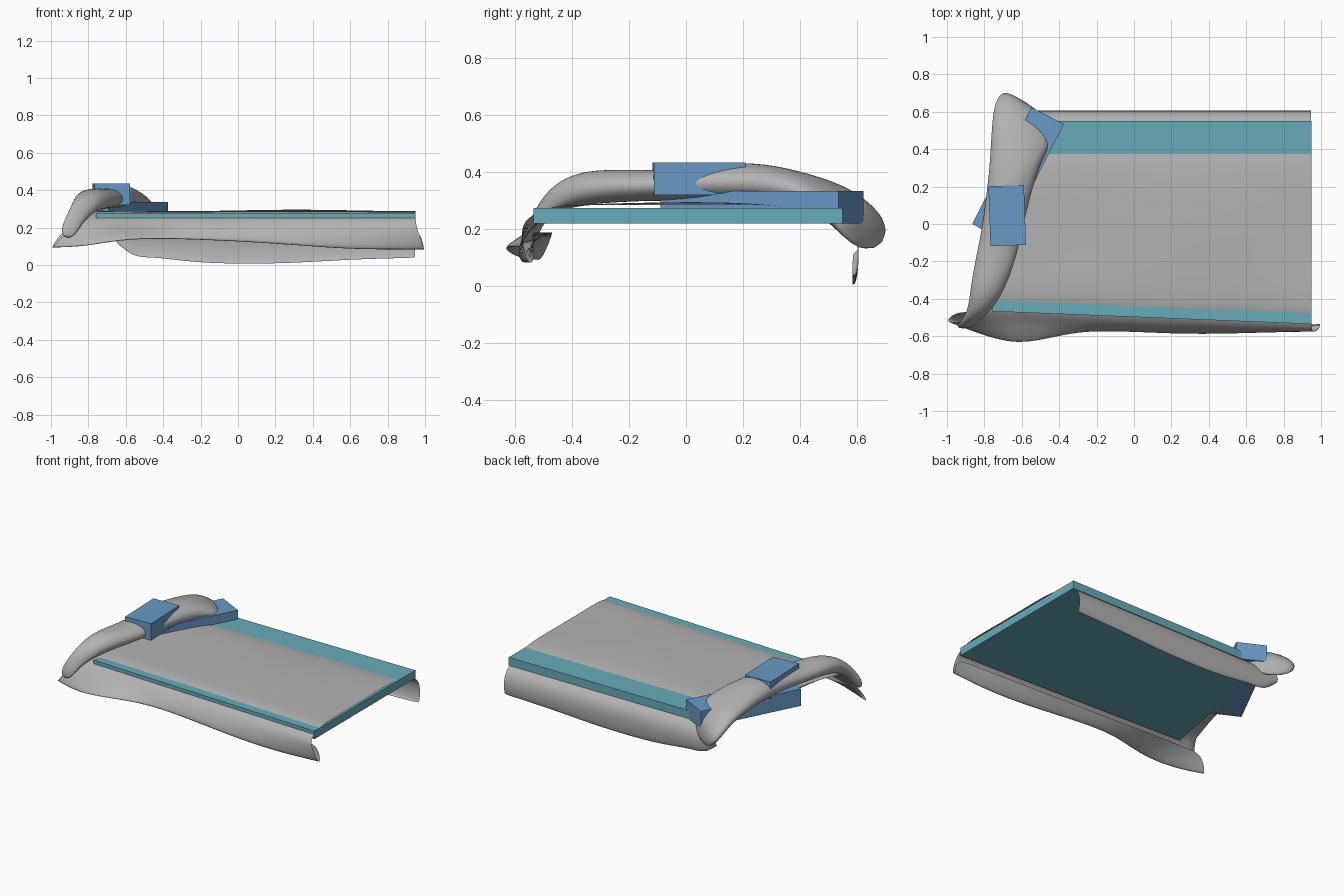
import bpy, bmesh, math
from mathutils import Matrix, Vector

if "Cube" in bpy.data.objects:
    bpy.data.objects.remove(bpy.data.objects["Cube"])


def material(name, rgb):
    m = bpy.data.materials.new(name)
    m.diffuse_color = (*rgb, 1)
    m.use_nodes = True
    m.node_tree.nodes["Principled BSDF"].inputs["Base Color"].default_value = m.diffuse_color
    return m


GREY = material("blanket grey", (0.45, 0.45, 0.45))
TEAL = material("mattress teal", (0.14, 0.41, 0.49))
BLUE = material("pillow blue", (0.14, 0.32, 0.56))


def add(name, bm, mat):
    bmesh.ops.recalc_face_normals(bm, faces=bm.faces)
    me = bpy.data.meshes.new(name)
    bm.to_mesh(me)
    bm.free()
    me.materials.append(mat)
    ob = bpy.data.objects.new(name, me)
    bpy.context.collection.objects.link(ob)
    return ob


def box(name, centre, size, angle, mat):
    bm = bmesh.new()
    bmesh.ops.create_cube(bm, size=1, matrix=Matrix.Translation(centre)
                          @ Matrix.Rotation(math.radians(angle), 4, 'Z')
                          @ Matrix.Diagonal((*size, 1)))
    return add(name, bm, mat)


def loft(name, rows, mat, closed=False):
    """Skin a list of point rows, then smooth it."""
    bm = bmesh.new()
    vs = [[bm.verts.new(p) for p in r] for r in rows]
    n = len(rows[0])
    for a, b in zip(vs, vs[1:]):
        for i in range(n if closed else n - 1):
            j = (i + 1) % n
            bm.faces.new((a[i], a[j], b[j], b[i]))
    if closed:
        bm.faces.new(vs[0])
        bm.faces.new(vs[-1])
    ob = add(name, bm, mat)
    for p in ob.data.polygons:
        p.use_smooth = True
    sub = ob.modifiers.new("smooth", 'SUBSURF')
    sub.levels = sub.render_levels = 2
    return ob


# mattress slab, slightly out of square
bm = bmesh.new()
base = bm.faces.new([bm.verts.new(p) for p in (
    (-0.76, -0.467, 0.22), (0.95, -0.535, 0.22), (0.95, 0.55, 0.22), (-0.57, 0.55, 0.22))])
ext = bmesh.ops.extrude_face_region(bm, geom=[base])
bmesh.ops.translate(bm, vec=(0, 0, 0.055),
                    verts=[v for v in ext["geom"] if isinstance(v, bmesh.types.BMVert)])
add("mattress", bm, TEAL)

# pillows
box("upper_pillow", (-0.678, 0.045, 0.378), (0.19, 0.32, 0.115), 2, BLUE)
box("lower_pillow", (-0.62, 0.267, 0.278), (0.195, 0.70, 0.115), -27, BLUE)

# blanket: (x back, x front, x front hem, y and z of front hem, z of back hem)
stations = [
    (0.947, 0.95, 0.995, -0.555, 0.08, 0.04),
    (0.85, 0.85, 0.87, -0.57, 0.08, 0.036),
    (0.60, 0.60, 0.60, -0.585, 0.08, 0.03),
    (0.30, 0.30, 0.30, -0.595, 0.105, 0.01),
    (0.00, 0.00, 0.00, -0.58, 0.125, 0.005),
    (-0.25, -0.25, -0.25, -0.575, 0.135, 0.015),
    (-0.42, -0.46, -0.42, -0.61, 0.14, 0.04),
    (-0.52, -0.66, -0.62, -0.66, 0.135, 0.04),
    (-0.58, -0.79, -0.82, -0.60, 0.095, 0.06),
    (-0.65, -0.87, -0.995, -0.53, 0.09, 0.12),
]
rows = []
for xb, xf, xh, yh, zh, zb in stations:
    edge = -0.467 - 0.04 * (xf + 0.76)      # front edge of the mattress
    zt = 0.29 + 0.006 * math.sin(xb * 5)
    ym = 0.6 * yh + 0.4 * edge
    row = [(xh * 0.6 + xf * 0.4, edge - 0.005, 0.19),       # turned-in hem
           (xh, yh + 0.025, zh),
           (xh, yh, zh),
           (xh * 0.6 + xf * 0.4, ym - 0.025, zh * 0.5 + 0.10),
           (xf, edge - 0.045, 0.215),
           (xf, edge - 0.005, 0.252),
           (xf, edge + 0.06, 0.279),
           (xf * 0.9 + xb * 0.1, edge + 0.14, 0.288)]
    for y, z in ((-0.15, zt), (0.1, zt + 0.003), (0.28, 0.288), (0.39, 0.275),
                 (0.48, 0.25), (0.55, 0.222), (0.595, 0.18), (0.61, 0.11)):
        t = (y + 0.5) / 1.1
        row.append((xf + (xb - xf) * min(t, 1), y, max(z, zb + 0.02) if y > 0.6 else z))
    row += [(xb, 0.598, zb), (xb, 0.585, zb)]
    rows.append(row)
loft("blanket", rows, GREY)

# folded blanket end draped over the pillows: (y, left x, right x, low z, high z)
fold = [
    (-0.56, -0.96, -0.87, 0.12, 0.20),
    (-0.52, -0.92, -0.83, 0.20, 0.295),
    (-0.45, -0.885, -0.75, 0.27, 0.375),
    (-0.33, -0.875, -0.68, 0.29, 0.415),
    (-0.15, -0.84, -0.62, 0.30, 0.405),
    (0.00, -0.81, -0.59, 0.30, 0.42),
    (0.20, -0.785, -0.54, 0.30, 0.44),
    (0.35, -0.77, -0.49, 0.28, 0.42),
    (0.50, -0.76, -0.44, 0.25, 0.375),
    (0.59, -0.74, -0.43, 0.17, 0.32),
    (0.655, -0.69, -0.47, 0.10, 0.25),
]
rings = []
for y, xl, xr, zl, zh in fold:
    c, w, h = (xl + xr) / 2, (xr - xl) / 2, (zh - zl) / 2
    ring = []
    for i in range(10):
        a = math.tau * i / 10
        ring.append((c + 1.05 * w * math.cos(a), y - 0.08 * math.cos(a) * (y > 0.45),
                     zl + h + 1.05 * h * math.sin(a)))
    rings.append(ring)
loft("blanket_fold", rings, GREY, closed=True)
